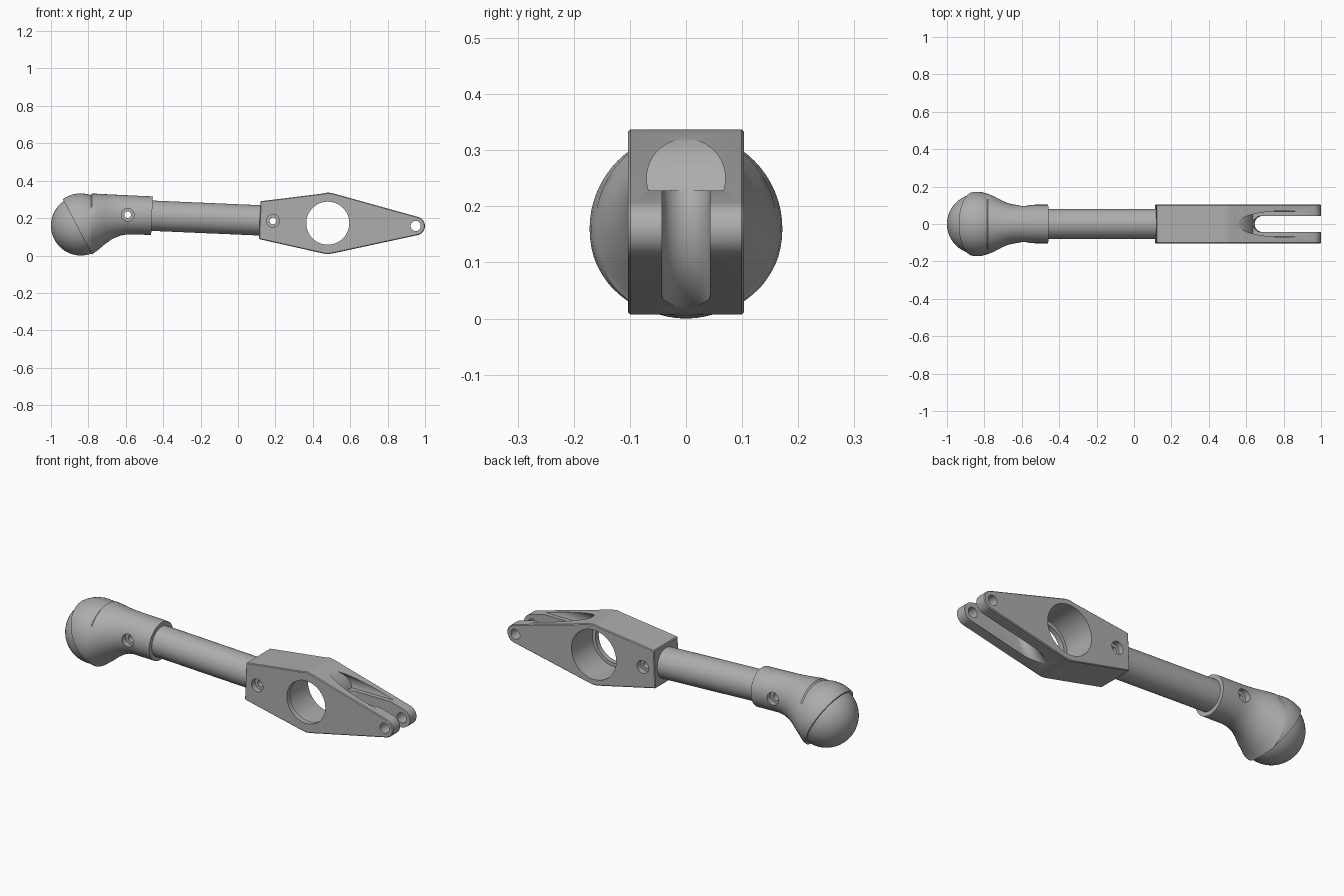
import bpy, bmesh, math
from mathutils import Vector, Matrix

if "Cube" in bpy.data.objects:
    bpy.data.objects.remove(bpy.data.objects["Cube"])

metal = bpy.data.materials.new("plain_grey")
metal.use_nodes = True
GREY = (0.42, 0.42, 0.42, 1)
metal.diffuse_color = GREY
metal.node_tree.nodes["Principled BSDF"].inputs["Base Color"].default_value = GREY

BORE = Vector((0.48, 0, 0.173))      # centre of the large bore
BALL = Vector((-0.84, 0, 0.16))      # centre of the ball end
SEAM = Vector((-0.858, 0, 0.152))    # point on the parting plane of the ball
SEAM_N = Vector((-0.885, 0, -0.466))
TILT = 0.043                         # downward slope of the shaft towards the fork


def axis_z(x):
    return 0.193 - TILT * x


def make(name, bm):
    bmesh.ops.recalc_face_normals(bm, faces=bm.faces)
    mesh = bpy.data.meshes.new(name)
    bm.to_mesh(mesh)
    bm.free()
    ob = bpy.data.objects.new(name, mesh)
    bpy.context.collection.objects.link(ob)
    mesh.materials.append(metal)
    return ob


def bake(ob):
    dg = bpy.context.evaluated_depsgraph_get()
    mesh = bpy.data.meshes.new_from_object(ob.evaluated_get(dg))
    ob.modifiers.clear()
    ob.data = mesh


def cut(ob, cutter, keep=False):
    mod = ob.modifiers.new("cut", "BOOLEAN")
    mod.operation, mod.solver, mod.object = "DIFFERENCE", "EXACT", cutter
    bake(ob)
    if not keep:
        bpy.data.objects.remove(cutter)


def loft(name, rings):
    """Skin closed rings of equal length and cap both ends."""
    bm = bmesh.new()
    rows = [[bm.verts.new(p) for p in ring] for ring in rings]
    n = len(rows[0])
    for a, b in zip(rows, rows[1:]):
        for i in range(n):
            j = (i + 1) % n
            bm.faces.new((a[i], a[j], b[j], b[i]))
    bm.faces.new(rows[0])
    bm.faces.new(rows[-1])
    return make(name, bm)


def ring(x, zc, ry, rz, lean=0.0, n=64):
    pts = []
    for i in range(n):
        a = math.tau * i / n
        dz = rz * math.sin(a)
        pts.append((x + lean * dz, ry * math.cos(a), zc + dz))
    return pts


def drill(ob, x, z, r, y0=-0.3, y1=0.3):
    disc = [(r * math.cos(math.tau * i / 48), r * math.sin(math.tau * i / 48)) for i in range(48)]
    cut(ob, loft("drill", [[(x + u, y, z + v) for u, v in disc] for y in (y0, y1)]))


def pin_hole(ob, x, face):
    z = axis_z(x)
    drill(ob, x, z, 0.018)
    for s in (-1, 1):
        y = sorted((s * (face - 0.03), s * 0.3))
        drill(ob, x, z, 0.034, *y)


def half_space(bm, point, normal):
    """Remove everything on the normal side of a plane and cap the cut."""
    geom = bm.verts[:] + bm.edges[:] + bm.faces[:]
    res = bmesh.ops.bisect_plane(bm, geom=geom, plane_co=point, plane_no=normal, clear_outer=True)
    edges = [e for e in res["geom_cut"] if isinstance(e, bmesh.types.BMEdge)]
    bmesh.ops.holes_fill(bm, edges=edges)


def trim(ob, point, normal):
    bm = bmesh.new()
    bm.from_mesh(ob.data)
    half_space(bm, point, normal)
    bmesh.ops.recalc_face_normals(bm, faces=bm.faces)
    bm.to_mesh(ob.data)
    bm.free()


# Fork block: diamond outline with a rounded tip
top = [(0.12, 0.29), (0.45, 0.331), (0.48, 0.337), (0.51, 0.332)]
bottom = [(0.51, 0.012), (0.48, 0.007), (0.45, 0.012), (0.112, 0.088)]
tip = []
for i in range(17):
    a = math.radians(74 - 151 * i / 16)
    tip.append((0.95 + 0.05 * math.cos(a), 0.158 + 0.05 * math.sin(a)))
outline = top + tip + bottom
fork = loft("fork_block", [[(x, y, z) for x, z in outline] for y in (-0.103, 0.103)])
bevel = fork.modifiers.new("edge", "BEVEL")
bevel.width, bevel.segments, bevel.angle_limit = 0.004, 1, math.radians(40)
bake(fork)

# Slot between the prongs, its round floor following the bore
section = [(0.7, -0.043)]
section += [(0.208 - 0.043 * math.cos(a), 0.043 * math.sin(a))
            for a in (math.radians(-90 + 15 * k) for k in range(13))]
section += [(0.7, 0.043)]
sweep = []
for i in range(41):
    t = math.radians(-89 + 178 * i / 40)
    sweep.append([(BORE.x + r * math.cos(t), y, BORE.z + r * math.sin(t)) for r, y in section])
cut(fork, loft("slot_cutter", sweep))

# Arched clearance on top of the prongs, kept clear of the bore wall
arch = loft("arch_cutter", [ring(x, 0.25, 0.07, 0.07) for x in (0.5, 1.1)])
trim(arch, Vector((0, 0, 0.228)), Vector((0, 0, -1)))
drill(arch, BORE.x, BORE.z, 0.165)
cut(fork, arch)

# Stepped bore, tip hole and cross pin hole
drill(fork, BORE.x, BORE.z, 0.115)
drill(fork, BORE.x, BORE.z, 0.134, -0.075, 0.3)
drill(fork, 0.95, 0.158, 0.027)
pin_hole(fork, 0.187, 0.103)

# Shaft
shaft = loft("shaft", [ring(x, axis_z(x), 0.081, 0.081, TILT) for x in (-0.55, 0.14)])
drill(shaft, 0.187, axis_z(0.187), 0.018)

# Socket head: collar flowing into the ball; x, bottom, top, half width
stations = [(-0.46, 0.11, 0.316, 0.103), (-0.53, 0.112, 0.319, 0.103),
            (-0.59, 0.113, 0.322, 0.101), (-0.63, 0.106, 0.324, 0.102),
            (-0.67, 0.09, 0.326, 0.11), (-0.71, 0.062, 0.328, 0.127),
            (-0.745, 0.032, 0.33, 0.146), (-0.78, 0.006, 0.331, 0.161)]
rings = [ring(x, (lo + hi) / 2, w, (hi - lo) / 2, TILT if x > -0.6 else 0)
         for x, lo, hi, w in stations]
for i in range(14):
    a = math.radians(72 + 7.7 * i)
    r = 0.172 * math.sin(a)
    rings.append(ring(BALL.x + 0.172 * math.cos(a), BALL.z, r, r))
head = loft("socket_head", rings)
trim(head, SEAM, SEAM_N)
pin_hole(head, -0.59, 0.101)
drill(shaft, -0.59, axis_z(-0.59), 0.034)

# Ball cap, set slightly inside the head's rim
bm = bmesh.new()
bmesh.ops.create_uvsphere(bm, u_segments=64, v_segments=32, radius=0.16,
                          matrix=Matrix.Translation(BALL))
half_space(bm, SEAM - SEAM_N * 0.01, -SEAM_N)
cap = make("ball_cap", bm)

# Smooth shading with sharp machined edges
for ob in (fork, shaft, head, cap):
    bpy.ops.object.select_all(action="DESELECT")
    ob.select_set(True)
    bpy.context.view_layer.objects.active = ob
    bpy.ops.object.shade_smooth_by_angle(angle=math.radians(28))
